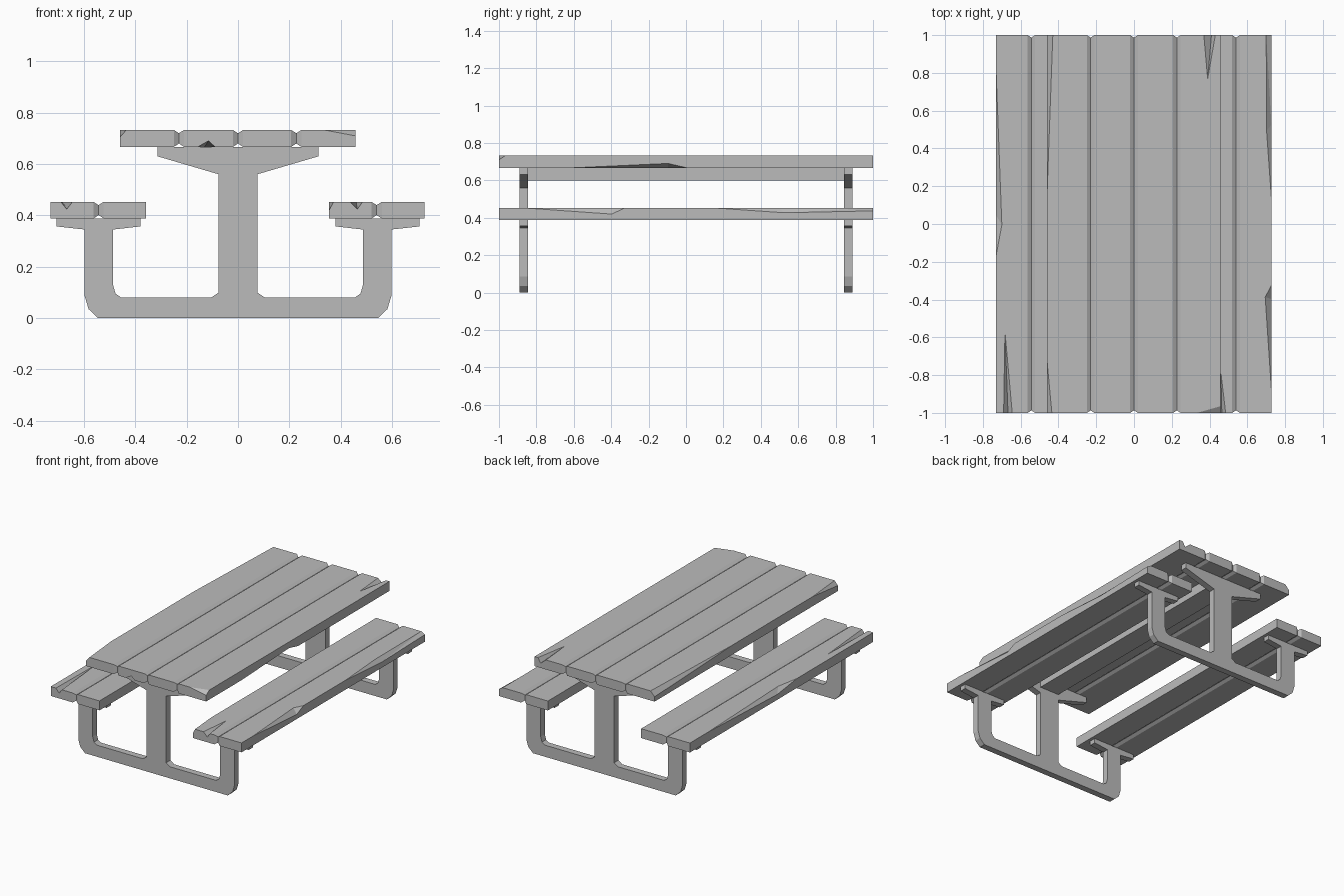
import bpy, bmesh
from mathutils import Vector

old = bpy.data.objects.get("Cube")
if old:
    bpy.data.objects.remove(old, do_unlink=True)

grey = bpy.data.materials.new("weathered grey")
grey.use_nodes = True
GREY = (0.5, 0.5, 0.5, 1)
grey.diffuse_color = GREY
grey.node_tree.nodes["Principled BSDF"].inputs["Base Color"].default_value = GREY


def add_object(name, bm):
    bmesh.ops.recalc_face_normals(bm, faces=bm.faces)
    mesh = bpy.data.meshes.new(name)
    bm.to_mesh(mesh)
    bm.free()
    mesh.materials.append(grey)
    ob = bpy.data.objects.new(name, mesh)
    bpy.context.collection.objects.link(ob)
    return ob


def box(bm, x0, x1, y0, y1, z0, z1):
    verts = bmesh.ops.create_cube(bm, size=1)["verts"]
    for v in verts:
        v.co = ((x0 + x1) / 2 + v.co.x * (x1 - x0),
                (y0 + y1) / 2 + v.co.y * (y1 - y0),
                (z0 + z1) / 2 + v.co.z * (z1 - z0))


def chip_away(ob, chips):
    """Cut splinters out of a board, each the hull of a few points."""
    bm = bmesh.new()
    for chip in chips:
        pts = [Vector(p) for p in chip]
        mid = sum(pts, Vector()) / len(pts)
        verts = [bm.verts.new(mid + (p - mid) * 1.03) for p in pts]
        bmesh.ops.convex_hull(bm, input=verts)
    cutter = add_object("chip_cutter", bm)
    cutter.hide_render = True
    mod = ob.modifiers.new("chips", "BOOLEAN")
    mod.operation = "DIFFERENCE"
    mod.solver = "EXACT"
    mod.object = cutter
    bpy.context.view_layer.objects.active = ob
    bpy.ops.object.modifier_apply(modifier=mod.name)
    bpy.data.objects.remove(cutter, do_unlink=True)


def plank(name, x0, x1, z0, z1, joints, chips=()):
    """Board along y; sides listed in joints (-1, 1) taper toward the neighbour."""
    bev, shrink = 0.02, 0.013
    bm = bmesh.new()
    box(bm, x0 + bev * (-1 in joints), x1 - bev * (1 in joints), -1, 1, z0, z1)
    bm.normal_update()
    for side in joints:
        face = next(f for f in bm.faces if f.normal.x * side > 0.9)
        mid = face.calc_center_median()
        new = bmesh.ops.extrude_face_region(bm, geom=[face])["geom"]
        bmesh.ops.delete(bm, geom=[face], context="FACES_ONLY")
        for v in (g for g in new if isinstance(g, bmesh.types.BMVert)):
            v.co.x += side * bev
            v.co.y -= shrink if v.co.y > mid.y else -shrink
            v.co.z -= shrink if v.co.z > mid.z else -shrink
    ob = add_object(name, bm)
    if chips:
        chip_away(ob, chips)


# Table top
T0, T1 = 0.667, 0.733
plank("table_plank_right_outer", -0.46, -0.23, T0, T1, [1], [
    [(-.46, -1, T1), (-.46, -.73, T1), (-.435, -1, T1), (-.46, -1, .705)],
    [(-.46, 1, T1), (-.46, .17, T1), (-.43, 1, T1), (-.46, 1, .70)]])
plank("table_plank_right_inner", -0.23, 0, T0, T1, [-1, 1], [
    [(-.155, -1, T0), (-.09, -1, T0), (-.115, -1, .69), (-.13, -.7, T0)]])
plank("table_plank_left_inner", 0, 0.227, T0, T1, [-1, 1])
plank("table_plank_left_outer", 0.227, 0.457, T0, T1, [-1], [
    [(.457, -1, T1), (.457, -.965, T1), (.335, -1, T1), (.457, -1, .71)],
    [(.37, 1, T1), (.43, 1, T1), (.39, .77, T1), (.41, 1, .70)],
    [(.457, -.6, T0), (.457, 0, T0), (.457, -.1, .69), (.40, -.1, T0)]])

# Bench seats
S0, S1 = 0.388, 0.453
plank("right_seat_outer", -0.73, -0.543, S0, S1, [1], [
    [(-.69, -1, S1), (-.645, -1, S1), (-.683, -.575, S1), (-.667, -1, .425)],
    [(-.73, .8, S1), (-.73, -.16, S1), (-.70, 0, S1), (-.73, .05, .425)]])
plank("right_seat_inner", -0.543, -0.358, S0, S1, [-1])
plank("left_seat_inner", 0.355, 0.54, S0, S1, [1], [
    [(.437, -1, S1), (.485, -1, S1), (.46, -.79, S1), (.465, -1, .425)],
    [(.355, -1, S1), (.372, -1, S1), (.355, -.8, S1), (.355, -1, .42)]])
plank("left_seat_outer", 0.54, 0.727, S0, S1, [-1], [
    [(.727, -.87, S1), (.727, -.33, S1), (.695, -.39, S1), (.727, -.4, .42)],
    [(.727, .15, S1), (.727, .53, .427), (.727, 1, .437), (.727, 1, S1),
     (.70, 1, S1), (.702, .5, S1)]])

# End frames: half outline mirrored, then given thickness
half = [(.545, 0), (.582, .035), (.597, .085), (.597, .345), (.706, .357), (.706, S0),
        (.38, S0), (.38, .357), (.487, .345), (.487, .13), (.477, .095), (.455, .08),
        (.105, .08), (.075, .1), (.075, .56), (.313, .63), (.313, T0)]
outline = half + [(-x, z) for x, z in reversed(half)]
for name, y in (("front_frame", -0.89), ("back_frame", 0.845)):
    bm = bmesh.new()
    face = bm.faces.new([bm.verts.new((x, y, z)) for x, z in outline])
    new = bmesh.ops.extrude_face_region(bm, geom=[face])["geom"]
    for v in (g for g in new if isinstance(g, bmesh.types.BMVert)):
        v.co.y += 0.045
    add_object(name, bm)

# Beam under the table joining the frames
bm = bmesh.new()
box(bm, -0.075, 0.075, -0.85, 0.85, 0.6, T0)
add_object("table_beam", bm)
